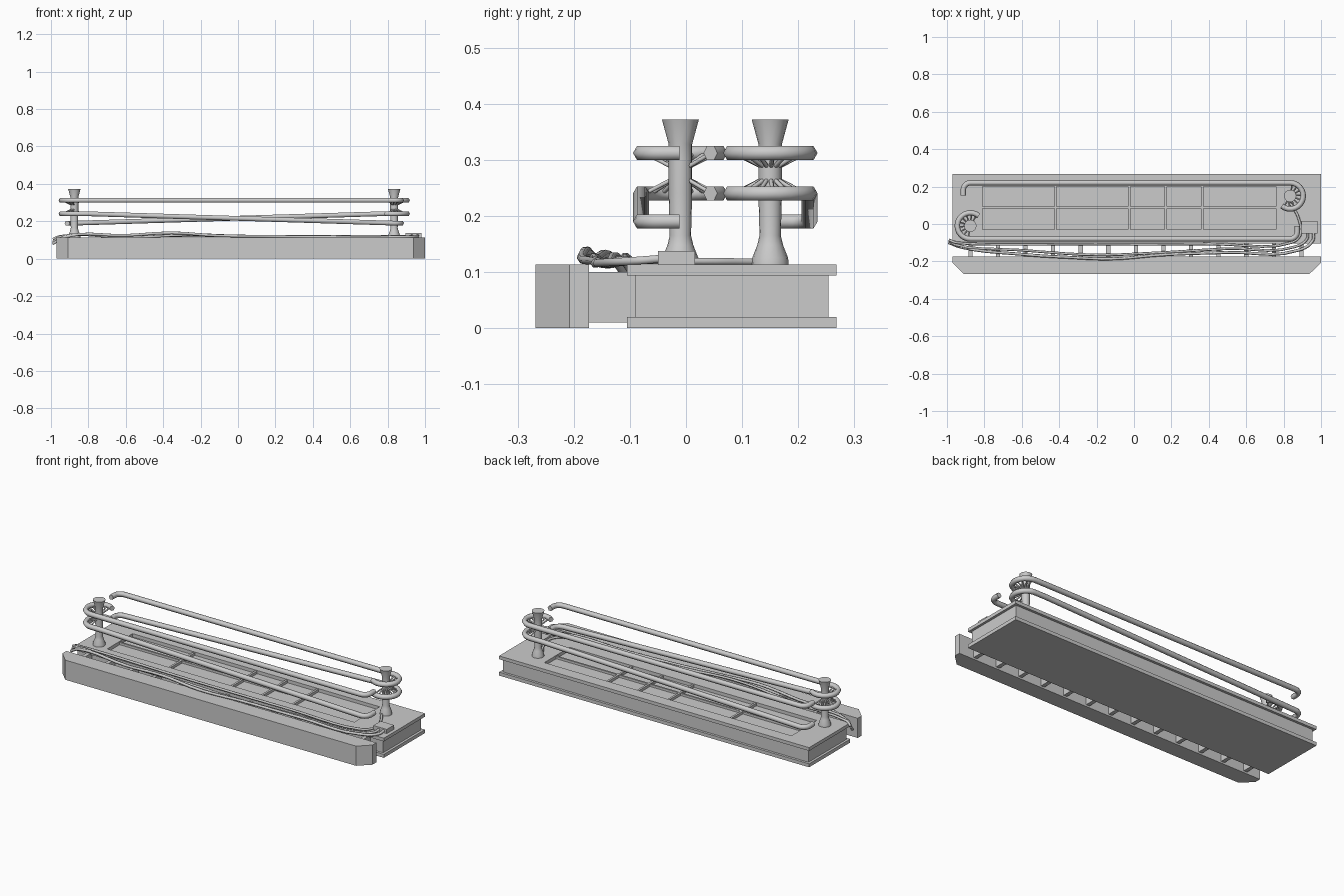
import bpy, bmesh, math
from mathutils import Vector

cube = bpy.data.objects.get("Cube")
if cube:
    bpy.data.objects.remove(cube, do_unlink=True)

GREY = (0.6, 0.6, 0.6, 1)
mat = bpy.data.materials.new("plain grey")
mat.use_nodes = True
mat.diffuse_color = GREY
mat.node_tree.nodes["Principled BSDF"].inputs["Base Color"].default_value = GREY


def finish(name, bm):
    bmesh.ops.recalc_face_normals(bm, faces=bm.faces)
    mesh = bpy.data.meshes.new(name)
    bm.to_mesh(mesh)
    bm.free()
    mesh.materials.append(mat)
    obj = bpy.data.objects.new(name, mesh)
    bpy.context.collection.objects.link(obj)
    return obj


def smooth(obj):
    bpy.ops.object.select_all(action='DESELECT')
    obj.select_set(True)
    bpy.context.view_layer.objects.active = obj
    if obj.type == 'CURVE':
        bpy.ops.object.convert(target='MESH')
    bpy.ops.object.shade_smooth_by_angle(angle=math.radians(65))


def prism(name, outline, z0, z1):
    bm = bmesh.new()
    face = bm.faces.new([bm.verts.new((x, y, z0)) for x, y in outline])
    up = bmesh.ops.extrude_face_region(bm, geom=[face])["geom"]
    bmesh.ops.translate(bm, vec=(0, 0, z1 - z0),
                        verts=[v for v in up if isinstance(v, bmesh.types.BMVert)])
    return finish(name, bm)


def box(name, x0, x1, y0, y1, z0, z1):
    return prism(name, [(x0, y0), (x1, y0), (x1, y1), (x0, y1)], z0, z1)


def tube(name, points, radius, round_path=False):
    curve = bpy.data.curves.new(name, 'CURVE')
    curve.dimensions = '3D'
    curve.bevel_depth = radius
    curve.bevel_resolution = 1
    curve.use_fill_caps = True
    if round_path:
        curve.resolution_u = 5
        spline = curve.splines.new('BEZIER')
        spline.bezier_points.add(len(points) - 1)
        for b, p in zip(spline.bezier_points, points):
            b.co = p
            b.handle_left_type = b.handle_right_type = 'AUTO'
    else:
        spline = curve.splines.new('POLY')
        spline.points.add(len(points) - 1)
        for b, p in zip(spline.points, points):
            b.co = (*p, 1)
    curve.materials.append(mat)
    obj = bpy.data.objects.new(name, curve)
    bpy.context.collection.objects.link(obj)
    smooth(obj)


def turned(p):
    # Half turn about the middle of the deck
    return (-0.04 - p[0], 0.14 - p[1], p[2])


# Base: two slabs around an inset core, with an open window in the top slab
X0, X1, Y0, Y1 = -0.97, 1.0, -0.105, 0.268
box("base_bottom_slab", X0, X1, Y0, Y1, 0, 0.02)
box("base_core", X0 + 0.014, X1 - 0.014, Y0 + 0.014, Y1 - 0.014, 0.02, 0.094)
wx0, wx1, wy0, wy1 = -0.81, 0.76, -0.03, 0.2
box("deck_front", X0, X1, Y0, wy0, 0.094, 0.113)
box("deck_back", X0, X1, wy1, Y1, 0.094, 0.113)
box("deck_right_end", X0, wx0, wy0, wy1, 0.094, 0.113)
box("deck_left_end", wx1, X1, wy0, wy1, 0.094, 0.113)

# Window dividers
box("long_divider", wx0, wx1, 0.083, 0.093, 0.094, 0.107)
for x in (-0.42, -0.025, 0.17, 0.365):
    box("cross_divider", x - 0.006, x + 0.006, wy0, wy1, 0.094, 0.109)

# Front beam with cut corners, held by a row of brackets
prism("front_beam", [(X0, -0.173), (X0, -0.208), (-0.91, -0.268), (0.937, -0.268),
                     (X1, -0.208), (X1, -0.173)], 0, 0.113)
for i in range(13):
    x = -0.875 + i * 0.1475
    box("bracket", x - 0.011, x + 0.011, -0.175, -0.088, 0.01, 0.1)

# Posts with flared feet and tops
profile = [(0.033, 0.112), (0.032, 0.125), (0.023, 0.148), (0.019, 0.165), (0.021, 0.24),
           (0.021, 0.3), (0.021, 0.328), (0.033, 0.372)]
post_centre = Vector((-0.875, -0.01, 0))
for side in ("right", "left"):
    c = post_centre if side == "right" else Vector(turned(post_centre))
    bm = bmesh.new()
    rings = []
    for r, z in profile:
        rings.append([bm.verts.new((c.x + r * math.cos(a * math.pi / 8),
                                    c.y + r * math.sin(a * math.pi / 8), z)) for a in range(16)])
    for lo, hi in zip(rings, rings[1:]):
        for a in range(16):
            b = (a + 1) % 16
            bm.faces.new((lo[a], lo[b], hi[b], hi[a]))
    bm.faces.new(rings[0])
    bm.faces.new(rings[-1])
    smooth(finish(side + "_post", bm))

# Rails: loop round a post, run along the deck, end in a hook
for level, z0, z1 in (("upper", 0.312, 0.312), ("lower", 0.24, 0.19)):
    path = []
    for i in range(15):
        a = math.radians(50 + i * 220 / 14)
        path.append((post_centre.x + 0.07 * math.cos(a), post_centre.y + 0.07 * math.sin(a), z0))
    path += [(-0.8, -0.08, z0)]
    for i in range(6):
        a = math.radians(-90 + i * 18)
        path.append((0.835 + 0.038 * math.cos(a), -0.042 + 0.038 * math.sin(a), z1))
    path.append((0.873, -0.012, z1))
    tube(level + "_front_rail", path, 0.0145)
    tube(level + "_back_rail", [turned(p) for p in path], 0.0145)

    # Spokes that hold the loop to its post
    zin = 0.288 if level == "upper" else 0.264
    for i in range(9):
        a = math.radians(60 + i * 25)
        d = Vector((math.cos(a), math.sin(a), 0))
        ends = [post_centre + d * 0.017 + Vector((0, 0, zin)),
                post_centre + d * 0.064 + Vector((0, 0, z0))]
        tube("spoke", ends, 0.004)
        tube("spoke", [turned(p) for p in ends], 0.004)

# Small block on the deck and the ropes lying along the front
box("rope_block", 0.895, 0.98, -0.05, 0.016, 0.113, 0.137)
tube("inner_rope", [(0.83, 0.12, 0.118), (0.88, 0.03, 0.119), (0.888, -0.06, 0.12),
                    (0.84, -0.1, 0.121), (0.4, -0.107, 0.121), (-0.2, -0.108, 0.121),
                    (-0.95, -0.1, 0.121), (-0.988, -0.085, 0.105)], 0.007, True)
tube("middle_rope", [(0.93, -0.04, 0.124), (0.925, -0.08, 0.12), (0.86, -0.122, 0.116),
                     (0.5, -0.132, 0.113), (0.1, -0.155, 0.116), (-0.2, -0.165, 0.128),
                     (-0.6, -0.14, 0.114), (-0.95, -0.112, 0.118), (-0.988, -0.09, 0.09)],
     0.007, True)
tube("outer_rope", [(0.96, -0.04, 0.124), (0.955, -0.09, 0.12), (0.88, -0.14, 0.117),
                    (0.5, -0.152, 0.116), (0.15, -0.165, 0.12), (-0.12, -0.186, 0.124),
                    (-0.35, -0.178, 0.138), (-0.6, -0.162, 0.125), (-0.92, -0.125, 0.118),
                    (-0.99, -0.1, 0.08)], 0.008, True)
